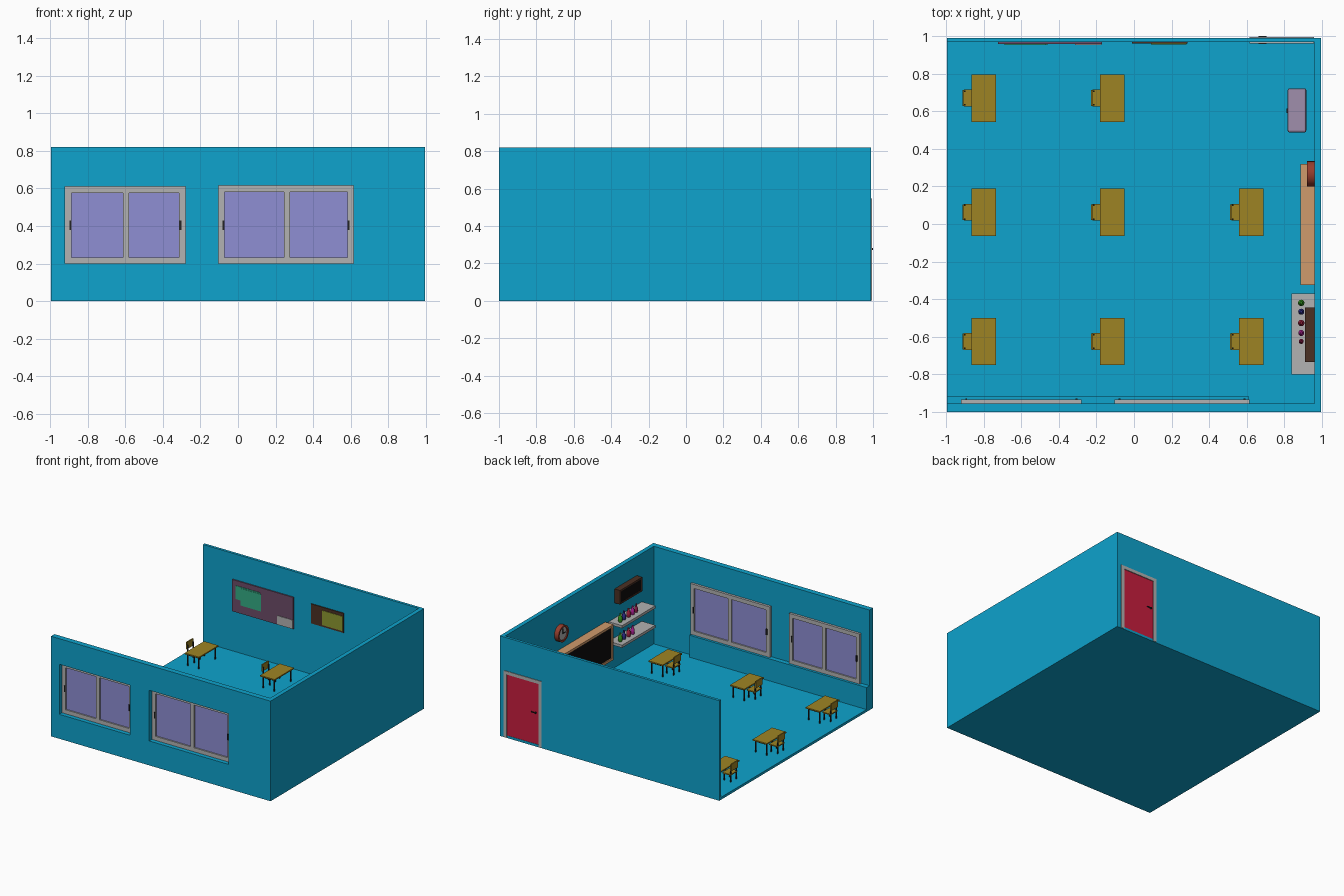
import bpy, bmesh, math
from mathutils import Matrix, Vector

if "Cube" in bpy.data.objects:
    bpy.data.objects.remove(bpy.data.objects["Cube"])


def mat(name, r, g, b):
    m = bpy.data.materials.new(name)
    lin = lambda c: (c / 255 / 12.92) if c < 11 else ((c / 255 + 0.055) / 1.055) ** 2.4
    m.diffuse_color = (lin(r), lin(g), lin(b), 1)
    m.use_nodes = True
    m.node_tree.nodes["Principled BSDF"].inputs["Base Color"].default_value = m.diffuse_color
    return m


BLUE = mat("wall_blue", 14, 163, 205)
GLASS = mat("glass_lilac", 142, 142, 212)
WOOD = mat("desk_wood", 158, 132, 36)
DARK = mat("dark_metal", 35, 35, 35)
BLACK = mat("black", 14, 12, 12)
TAN = mat("tan_wood", 208, 155, 108)
RED = mat("door_red", 200, 30, 62)
BROWN = mat("brown", 75, 48, 36)
PLUM = mat("pinboard_plum", 108, 76, 104)
GREEN = mat("paper_green", 52, 172, 132)
OLIVE = mat("paper_yellow", 142, 152, 48)
LILAC = mat("cabinet_lilac", 160, 142, 172)
RUST = mat("clock_rust", 150, 62, 45)
GREY = mat("frame_grey", 178, 178, 178)


def finish(name, bm, material):
    bmesh.ops.recalc_face_normals(bm, faces=bm.faces)
    me = bpy.data.meshes.new(name)
    bm.to_mesh(me)
    bm.free()
    me.materials.append(material)
    ob = bpy.data.objects.new(name, me)
    bpy.context.collection.objects.link(ob)
    return ob


def boxes(name, material, *specs):
    """One object from boxes given as (x0, x1, y0, y1, z0, z1)."""
    bm = bmesh.new()
    for x0, x1, y0, y1, z0, z1 in specs:
        m = Matrix.Translation(((x0 + x1) / 2, (y0 + y1) / 2, (z0 + z1) / 2))
        m = m @ Matrix.Diagonal((x1 - x0, y1 - y0, z1 - z0, 1))
        bmesh.ops.create_cube(bm, size=1, matrix=m)
    return finish(name, bm, material)


def frame_bars(x0, x1, y0, y1, z0, z1, w):
    """Four bars of a frame lying in the xz plane."""
    return [(x0, x0 + w, y0, y1, z0, z1), (x1 - w, x1, y0, y1, z0, z1),
            (x0 + w, x1 - w, y0, y1, z0, z0 + w), (x0 + w, x1 - w, y0, y1, z1 - w, z1)]


def lathe(name, material, profile, matrix, sides=20):
    """Spin (radius, height) points around z, then place with the matrix."""
    bm = bmesh.new()
    vs = [bm.verts.new((r, 0, z)) for r, z in profile]
    es = [bm.edges.new(p) for p in zip(vs, vs[1:])]
    bmesh.ops.spin(bm, geom=vs + es, cent=(0, 0, 0), axis=(0, 0, 1),
                   angle=2 * math.pi, steps=sides, use_duplicate=False)
    bmesh.ops.remove_doubles(bm, verts=bm.verts, dist=1e-5)
    bmesh.ops.transform(bm, matrix=matrix, verts=bm.verts)
    ob = finish(name, bm, material)
    bpy.context.view_layer.objects.active = ob
    bpy.ops.object.select_all(action='DESELECT')
    ob.select_set(True)
    bpy.ops.object.shade_smooth_by_angle()
    return ob


def cut(ob, *specs):
    """Cut box openings out of an object and drop the cutter."""
    cutter = boxes("opening_cutter", GREY, *specs)
    cutter.hide_render = True
    mod = ob.modifiers.new("openings", 'BOOLEAN')
    mod.object = cutter
    mod.solver = 'EXACT'
    bpy.context.view_layer.update()
    dg = bpy.context.evaluated_depsgraph_get()
    me = bpy.data.meshes.new_from_object(ob.evaluated_get(dg))
    ob.modifiers.clear()
    ob.data = me
    me.materials.clear()
    me.materials.append(BLUE)
    bpy.data.objects.remove(cutter)


# Room shell, open on the left
L, R, B, H = -0.995, 0.995, 0.99, 0.82
windows = [(-0.92, -0.28, 0.2, 0.61), (-0.105, 0.615, 0.2, 0.615)]
boxes("floor", BLUE, (L, R, -1, B, 0, 0.02))
front = boxes("front_wall", BLUE, (L, R, -1, -0.955, 0.02, H))
cut(front, *[(a, b, -1.1, -0.9, c, d) for a, b, c, d in windows])
boxes("right_wall", BLUE, (0.96, R, -0.955, B, 0.02, H))
back = boxes("back_wall", BLUE, (L, 0.96, 0.968, B, 0.02, H))
cut(back, (0.62, 0.955, 0.9, 1.1, -0.1, 0.54))
boxes("window_ledge", BLUE, (L, 0.61, -0.955, -0.915, 0.02, 0.2))

# Sliding windows
for i, (a, b, c, d) in enumerate(windows):
    m = (a + b) / 2 + 0.005
    bars = frame_bars(a, b, -0.965, -0.935, c, d, 0.033)
    boxes(f"window_frame_{i}", GREY, *bars, (m - 0.016, m + 0.016, -0.965, -0.935, c + 0.033, d - 0.033))
    boxes(f"window_glass_{i}", GLASS, (a + 0.03, b - 0.03, -0.954, -0.946, c + 0.03, d - 0.03))
    boxes(f"window_handles_{i}", DARK, *[(x - 0.005, x + 0.005, -0.972, -0.928, 0.38, 0.43)
                                         for x in (a + 0.027, b - 0.027)])

# Door with a frame and lever handles on both sides
fx0, fx1 = 0.615, 0.957
boxes("door_frame", GREY, (fx0, fx0 + 0.027, 0.962, 0.995, 0.003, 0.548),
      (fx1 - 0.027, fx1, 0.962, 0.995, 0.003, 0.548), (fx0 + 0.027, fx1 - 0.027, 0.962, 0.995, 0.521, 0.548))
boxes("door_panel", RED, (fx0 + 0.027, fx1 - 0.027, 0.97, 0.988, 0.01, 0.521))
boxes("door_handle", DARK, (0.662, 0.672, 0.958, 1.0, 0.272, 0.284),
      (0.662, 0.705, 0.995, 1.0, 0.274, 0.282), (0.662, 0.705, 0.958, 0.963, 0.274, 0.282))

# Pinboards with papers on the back wall
boxes("pinboard", PLUM, (-0.725, -0.17, 0.958, 0.968, 0.35, 0.61))
boxes("pinboard_papers", GREEN, (-0.69, -0.47, 0.954, 0.958, 0.46, 0.57), (-0.645, -0.46, 0.952, 0.957, 0.42, 0.56))
boxes("pinboard_note", GREY, (-0.315, -0.172, 0.954, 0.958, 0.352, 0.425))
boxes("small_board", BROWN, (-0.01, 0.285, 0.96, 0.968, 0.44, 0.6))
boxes("small_board_paper", OLIVE, (0.09, 0.28, 0.956, 0.96, 0.455, 0.575))

# Blackboard on the right wall
boxes("blackboard_frame", TAN, (0.92, 0.96, -0.325, 0.32, 0.15, 0.44),
      (0.885, 0.92, -0.325, -0.305, 0.15, 0.44), (0.885, 0.92, 0.3, 0.32, 0.15, 0.44),
      (0.885, 0.92, -0.305, 0.3, 0.15, 0.17), (0.885, 0.92, -0.305, 0.3, 0.42, 0.44))
boxes("blackboard_surface", BLACK, (0.892, 0.92, -0.305, 0.3, 0.17, 0.42))

# Wall clock
face_on = Matrix.Translation((0.96, 0.267, 0.58)) @ Matrix.Rotation(-math.pi / 2, 4, 'Y')
lathe("clock_rim", RUST, [(0, 0), (0.067, 0), (0.067, 0.038), (0.052, 0.038), (0.052, 0.028), (0, 0.028)], face_on, 32)
lathe("clock_face", GREY, [(0, 0.027), (0.05, 0.027), (0.05, 0.031), (0, 0.031)], face_on, 32)
boxes("clock_hands", BLACK, (0.926, 0.93, 0.264, 0.27, 0.58, 0.622), (0.926, 0.93, 0.235, 0.27, 0.577, 0.583))

# Wall screen
boxes("screen_case", BROWN, (0.918, 0.96, -0.735, -0.445, 0.55, 0.665),
      (0.91, 0.918, -0.735, -0.445, 0.55, 0.562), (0.91, 0.918, -0.735, -0.445, 0.653, 0.665),
      (0.91, 0.918, -0.735, -0.72, 0.562, 0.653), (0.91, 0.918, -0.46, -0.445, 0.562, 0.653))
boxes("screen_glass", BLACK, (0.914, 0.918, -0.72, -0.46, 0.562, 0.653))

# Shelves with bottles
PAINTS = [mat("paint_green", 50, 150, 30), mat("paint_blue", 45, 45, 140), mat("paint_red", 165, 35, 65),
          mat("paint_magenta", 175, 35, 150), mat("paint_maroon", 150, 30, 80)]
for s, (top, count) in enumerate([(0.265, 4), (0.425, 5)]):
    boxes(f"shelf_{s}", GREY, (0.838, 0.96, -0.8, -0.37, top - 0.022, top))
    for i, y in enumerate((-0.42, -0.467, -0.527, -0.58, -0.625)[:count]):
        r = (0.017, 0.016, 0.017, 0.016, 0.013)[i]
        lathe(f"bottle_{s}_{i}", PAINTS[i],
              [(0, 0), (r * 0.8, 0), (r, 0.015), (r, 0.035), (r * 0.45, 0.052), (r * 0.4, 0.07), (0, 0.073)],
              Matrix.Translation((0.89, y, top)), 16)

# Low cabinet with a knob
cab = boxes("cabinet", LILAC, (0.818, 0.917, 0.487, 0.722, 0.02, 0.3))
bev = cab.modifiers.new("soft_edges", 'BEVEL')
bev.width, bev.segments = 0.01, 2
boxes("cabinet_knob", DARK, (0.812, 0.82, 0.59, 0.615, 0.18, 0.2))

# Desk and chair parts, built once and repeated
t = 0.004
desk_legs = [(x - t, x + t, y - t, y + t, 0.02, 0.118) for x in (-0.05, 0.05) for y in (-0.105, 0.105)]
desk_bars = [(-0.05, 0.05, y - t, y + t, 0.106, 0.114) for y in (-0.105, 0.105)]
chair_legs = [(x - t, x + t, y - t, y + t, 0.02, z) for x, z in ((-0.1, 0.15), (-0.04, 0.076))
              for y in (-0.036, 0.036)]
parts = [boxes("desk_top", WOOD, (-0.065, 0.065, -0.126, 0.126, 0.118, 0.128)),
         boxes("desk_frame", DARK, *desk_legs, *desk_bars),
         boxes("chair_seat", WOOD, (-0.105, -0.03, -0.045, 0.045, 0.076, 0.085)),
         boxes("chair_back", WOOD, (-0.113, -0.104, -0.042, 0.042, 0.115, 0.172)),
         boxes("chair_legs", DARK, *chair_legs)]
spots = [(x, y) for x in (-0.8, -0.115, 0.625) for y in (-0.625, 0.0625, 0.67)][:-1]
for k, (x, y) in enumerate(spots):
    for p in parts:
        ob = p if k == 0 else p.copy()
        if k:
            bpy.context.collection.objects.link(ob)
        ob.location = Vector((x, y, 0))
